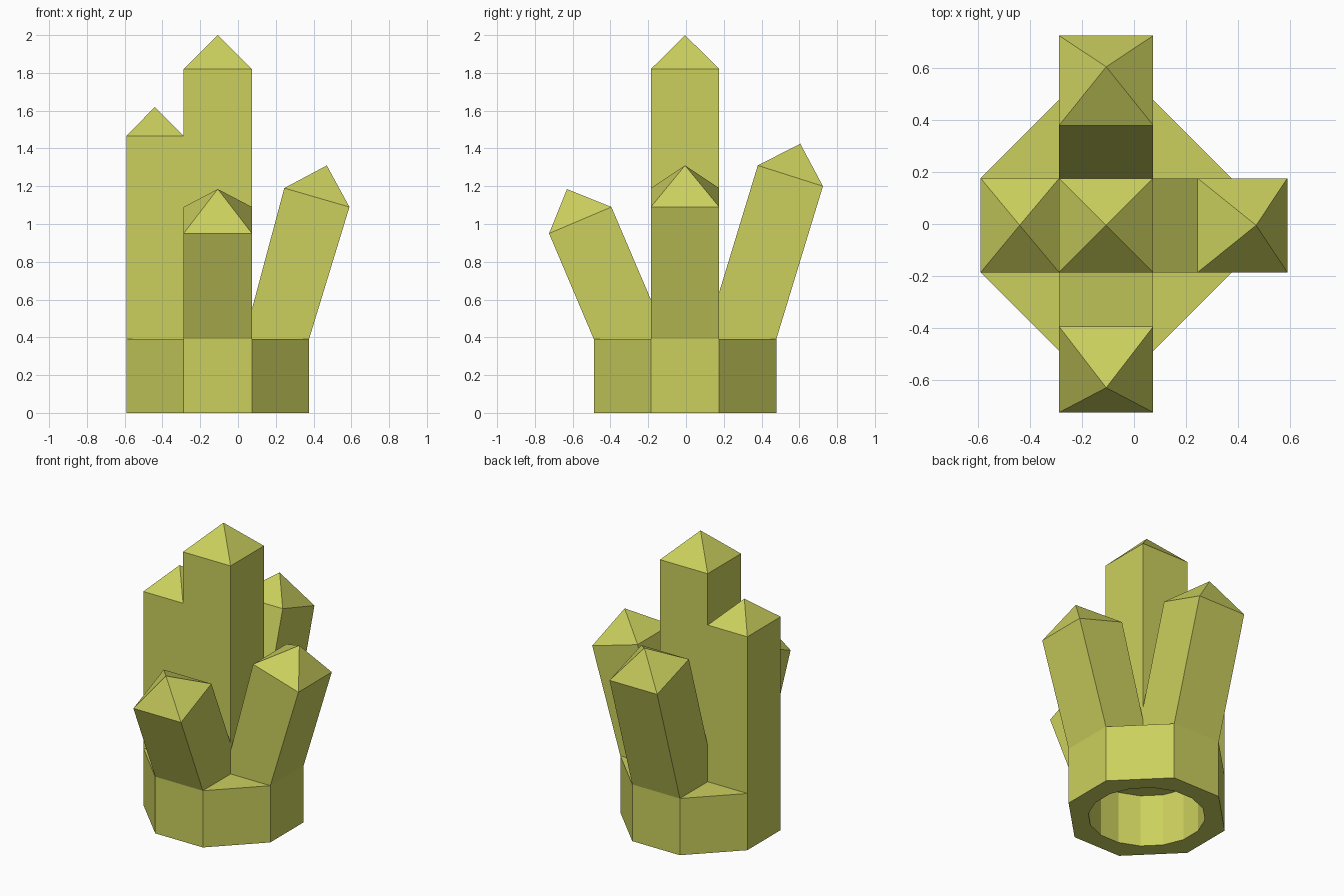
import bpy, bmesh, math
from mathutils import Matrix

if "Cube" in bpy.data.objects:
    bpy.data.objects.remove(bpy.data.objects["Cube"])

CENTRE = Matrix.Translation((-0.107, -0.005, 0))
HALF = 0.181   # half width of every crystal
OUT = 0.483    # reach of the base
BASE_H = 0.39

mat = bpy.data.materials.new("yellow_green_crystal")
mat.diffuse_color = (0.60, 0.63, 0.11, 1)
mat.use_nodes = True
mat.node_tree.nodes["Principled BSDF"].inputs["Base Color"].default_value = mat.diffuse_color


def finish(name, bm):
    bmesh.ops.recalc_face_normals(bm, faces=bm.faces[:])
    me = bpy.data.meshes.new(name)
    bm.to_mesh(me)
    bm.free()
    me.materials.append(mat)
    ob = bpy.data.objects.new(name, me)
    bpy.context.collection.objects.link(ob)
    return ob


def prism(name, outline, z0, z1):
    bm = bmesh.new()
    face = bm.faces.new([bm.verts.new((x, y, z0)) for x, y in outline])
    ext = bmesh.ops.extrude_face_region(bm, geom=[face], use_keep_orig=True)
    top = [g for g in ext["geom"] if isinstance(g, bmesh.types.BMVert)]
    bmesh.ops.translate(bm, verts=top, vec=(0, 0, z1 - z0))
    bm.transform(CENTRE)
    return finish(name, bm)


def crystal(name, angle, profile, apex):
    """Side profile (outward, z) whose last two points carry the pointed tip."""
    bm = bmesh.new()
    a, b = ([bm.verts.new((u, v, z)) for u, z in profile] for v in (-HALF, HALF))
    n = len(profile)
    bm.faces.new(a)
    bm.faces.new(b)
    for i in range(n):
        if i != n - 2:
            j = (i + 1) % n
            bm.faces.new((a[i], a[j], b[j], b[i]))
    tip = bm.verts.new((apex[0], 0, apex[1]))
    rim = [a[-2], a[-1], b[-1], b[-2]]
    for i in range(4):
        bm.faces.new((rim[i], rim[(i + 1) % 4], tip))
    bm.transform(CENTRE @ Matrix.Rotation(math.radians(angle), 4, 'Z'))
    return finish(name, bm)


# Eight-sided base, hollowed from below
octagon = [(OUT, -HALF), (OUT, HALF), (HALF, OUT), (-HALF, OUT),
           (-OUT, HALF), (-OUT, -HALF), (-HALF, -OUT), (HALF, -OUT)]
base = prism("base", octagon, 0, BASE_H)
circle = [(0.365 * math.cos((i + 0.5) * math.pi / 8),
           0.365 * math.sin((i + 0.5) * math.pi / 8)) for i in range(16)]
cutter = prism("base_hole_cutter", circle, -0.1, 0.36)
cutter.hide_render = True
cutter.hide_viewport = True
hollow = base.modifiers.new("hollow", 'BOOLEAN')
hollow.operation = 'DIFFERENCE'
hollow.solver = 'EXACT'
hollow.object = cutter

# Upright crystals
crystal("centre_crystal", 0, [(HALF, BASE_H), (-HALF, BASE_H),
                              (-HALF, 1.82), (HALF, 1.82)], (0, 2.0))
crystal("left_crystal", 180, [(OUT, BASE_H), (HALF, BASE_H),
                              (HALF, 1.467), (OUT, 1.467)], (0.333, 1.62))

# Leaning crystals: angle, crotch height, inner top, outer top, apex
for name, angle, crotch, inner, outer, apex in (
        ("right_crystal", 0, 0.55, (0.352, 1.19), (0.697, 1.09), (0.577, 1.31)),
        ("back_crystal", 90, 0.64, (0.385, 1.31), (0.73, 1.20), (0.61, 1.425)),
        ("front_crystal", -90, 0.60, (0.39, 1.09), (0.72, 0.95), (0.625, 1.185))):
    crystal(name, angle, [(OUT, BASE_H), (HALF, BASE_H), (HALF, crotch),
                          inner, outer], apex)
